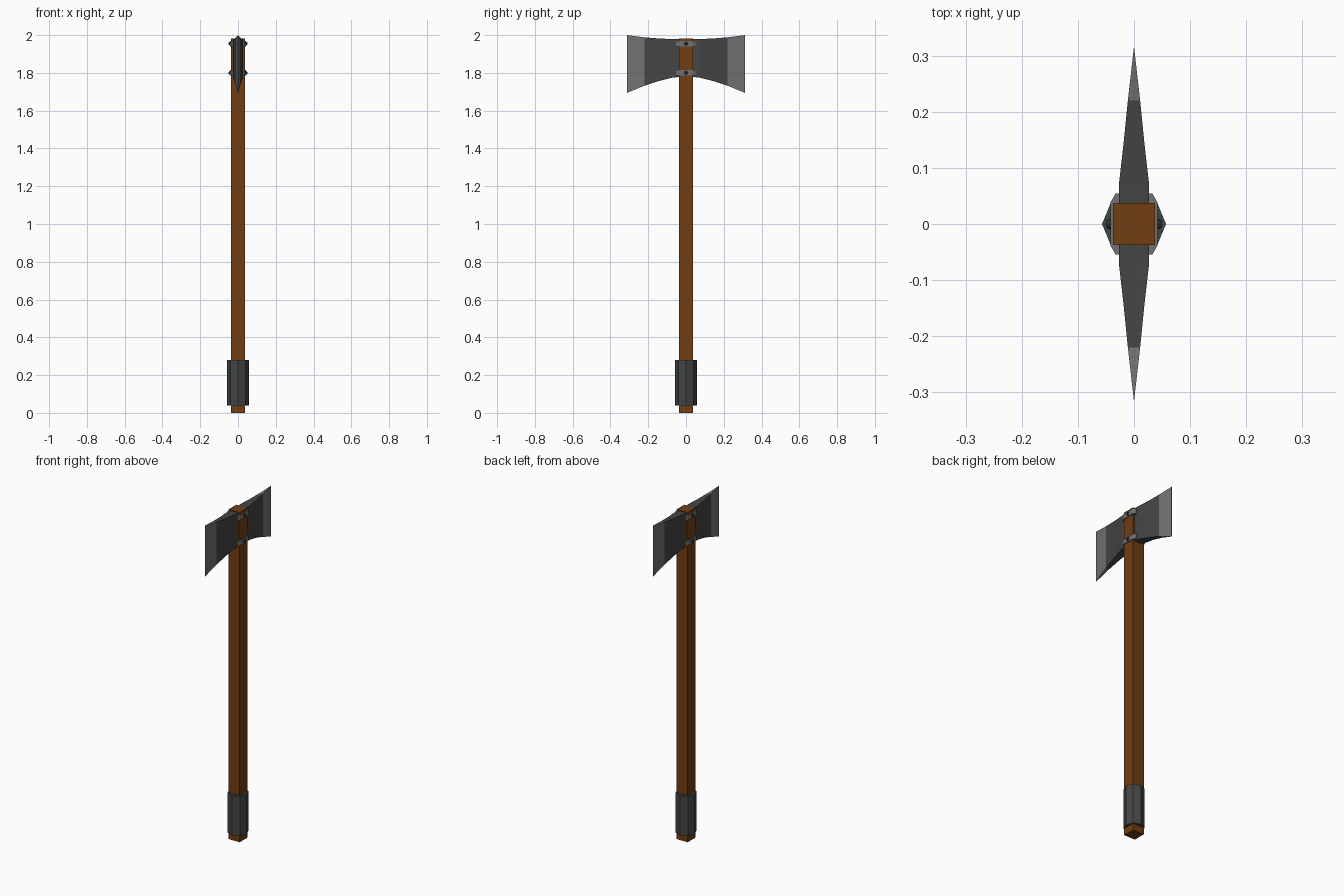
import bpy, bmesh, math
from mathutils import Matrix

if "Cube" in bpy.data.objects:
    bpy.data.objects.remove(bpy.data.objects["Cube"])


def material(name, rgb):
    m = bpy.data.materials.new(name)
    m.diffuse_color = (*rgb, 1)
    m.use_nodes = True
    m.node_tree.nodes["Principled BSDF"].inputs["Base Color"].default_value = m.diffuse_color
    return m


WOOD = material("wood", (0.17, 0.047, 0.006))
LEATHER = material("dark_wrap", (0.055, 0.06, 0.06))
IRON = material("dark_iron", (0.058, 0.058, 0.058))
STEEL = material("light_steel", (0.17, 0.17, 0.17))
RIVET = material("rivet_iron", (0.04, 0.042, 0.046))


def finish(bm, name, *mats):
    bmesh.ops.recalc_face_normals(bm, faces=bm.faces)
    me = bpy.data.meshes.new(name)
    bm.to_mesh(me)
    bm.free()
    for m in mats:
        me.materials.append(m)
    ob = bpy.data.objects.new(name, me)
    bpy.context.collection.objects.link(ob)
    return ob


def prism(name, pts, z0, z1, mat):
    """Extrude an xy outline from z0 to z1."""
    bm = bmesh.new()
    face = bm.faces.new([bm.verts.new((x, y, z0)) for x, y in pts])
    ext = bmesh.ops.extrude_face_region(bm, geom=[face])["geom"]
    bmesh.ops.translate(bm, vec=(0, 0, z1 - z0),
                        verts=[v for v in ext if isinstance(v, bmesh.types.BMVert)])
    return finish(bm, name, mat)


# Square wooden shaft
h = 0.037
prism("shaft", [(-h, -h), (h, -h), (h, h), (-h, h)], 0, 1.982, WOOD)

# Eight-sided grip
prism("grip", [(0.057 * math.cos(i * math.pi / 4), 0.057 * math.sin(i * math.pi / 4))
               for i in range(8)], 0.04, 0.28, LEATHER)

# Double blade: stations of (y, half thickness, bottom z, top z), mirrored in y
half = [(0.07, 0.027, 1.775, 1.979), (0.14, 0.019, 1.758, 1.982),
        (0.22, 0.011, 1.732, 1.988), (0.313, 0.0004, 1.694, 2.0)]
stations = [(-y, t, a, b) for y, t, a, b in reversed(half)]
stations += [(0, 0.027, 1.782, 1.978)] + half
bm = bmesh.new()
rings = [[bm.verts.new(p) for p in ((-t, y, a), (t, y, a), (t, y, b), (-t, y, b))]
         for y, t, a, b in stations]
for n, (r, s) in enumerate(zip(rings, rings[1:])):
    for i in range(4):
        j = (i + 1) % 4
        f = bm.faces.new((r[i], r[j], s[j], s[i]))
        f.material_index = 1 if n in (0, len(rings) - 2) else 0  # honed edges
for r in (rings[0], rings[-1]):
    bm.faces.new(r).material_index = 1
finish(bm, "double_blade", IRON, STEEL)

# Straps over the shaft on both sides, each with a rivet
strap = [(0.024, -0.054), (0.033, -0.054), (0.042, -0.038),
         (0.042, 0.038), (0.033, 0.054), (0.024, 0.054)]
for level, z in (("lower", 1.80), ("upper", 1.955)):
    for side, s in (("left", -1), ("right", 1)):
        prism(f"{level}_{side}_strap", [(s * x, y) for x, y in strap],
              z - 0.015, z + 0.015, STEEL)
        bm = bmesh.new()
        bmesh.ops.create_cone(bm, cap_ends=True, segments=8, radius1=0.011,
                              radius2=0.006, depth=0.009,
                              matrix=Matrix.Translation((s * 0.0445, 0, z))
                              @ Matrix.Rotation(s * math.pi / 2, 4, 'Y'))
        finish(bm, f"{level}_{side}_rivet", RIVET)
